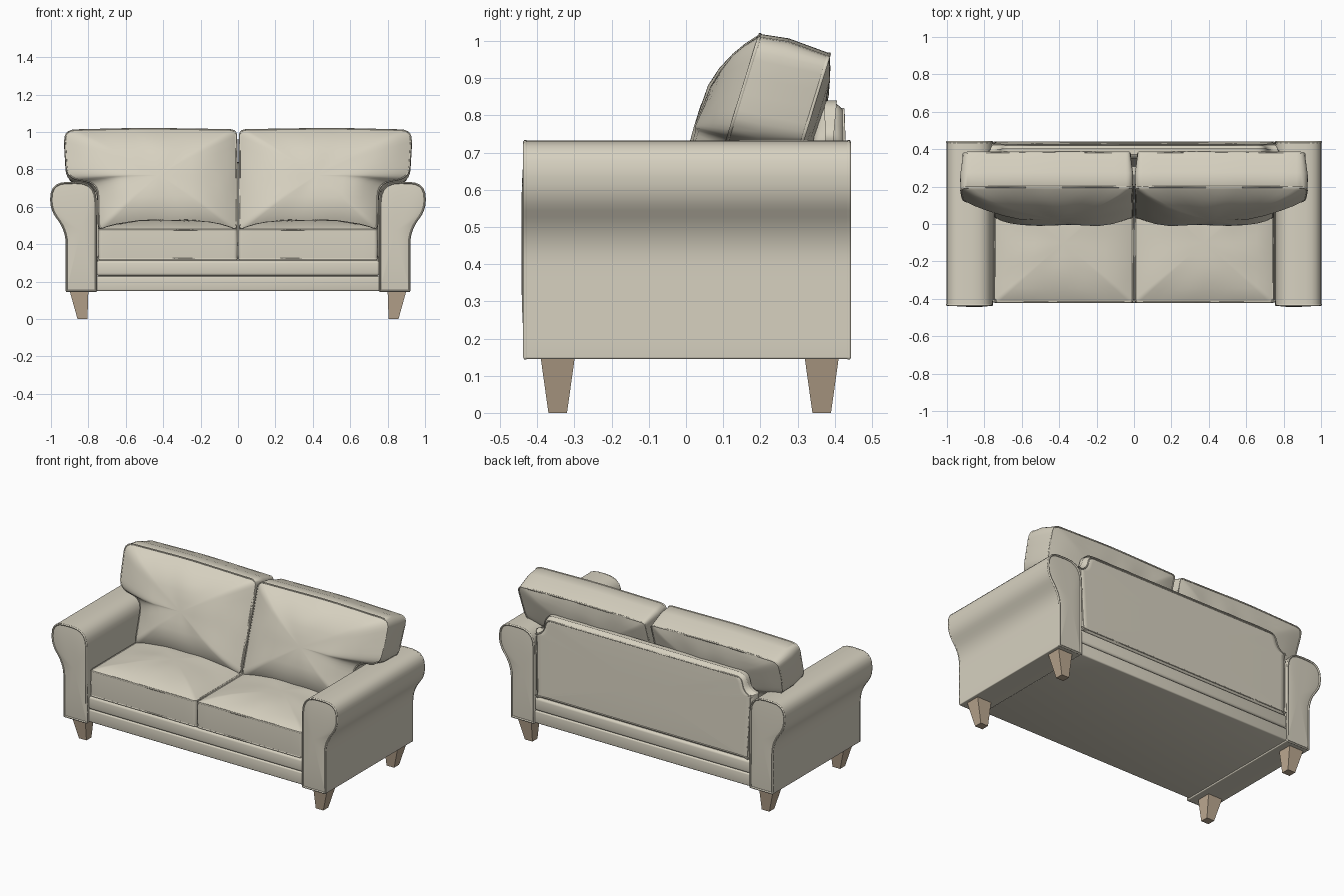
import bpy, bmesh, math
from mathutils import Vector, noise

if "Cube" in bpy.data.objects:
    bpy.data.objects.remove(bpy.data.objects["Cube"])


def material(name, rgb):
    m = bpy.data.materials.new(name)
    m.diffuse_color = (*rgb, 1)
    m.use_nodes = True
    m.node_tree.nodes["Principled BSDF"].inputs["Base Color"].default_value = m.diffuse_color
    return m


FABRIC = material("fabric", (0.68, 0.64, 0.53))
WOOD = material("wood", (0.50, 0.39, 0.28))


def finish(ob, mat, angle=40):
    ob.data.materials.append(mat)
    bpy.ops.object.select_all(action='DESELECT')
    ob.select_set(True)
    bpy.context.view_layer.objects.active = ob
    bpy.ops.object.shade_smooth_by_angle(angle=math.radians(angle))
    return ob


def from_bmesh(name, bm, mat, angle=40):
    bmesh.ops.recalc_face_normals(bm, faces=bm.faces)
    me = bpy.data.meshes.new(name)
    bm.to_mesh(me)
    bm.free()
    ob = bpy.data.objects.new(name, me)
    bpy.context.collection.objects.link(ob)
    return finish(ob, mat, angle)


def rounded(corners, step=0.06):
    """Counter-clockwise outline from (a, b, radius) corners, rounded and resampled."""
    pts, n = [], len(corners)
    for i, (a, b, r) in enumerate(corners):
        p = Vector((a, b))
        u = (Vector(corners[i - 1][:2]) - p).normalized() * r
        v = (Vector(corners[(i + 1) % n][:2]) - p).normalized() * r
        for k in range(6):
            t = k / 5
            pts.append(p + u * (1 - t) ** 2 + v * t ** 2)
    out = []
    for i, p in enumerate(pts):
        q = pts[(i + 1) % len(pts)]
        d = (q - p).length
        if d > 1e-4:
            m = math.ceil(d / step)
            out += [p.lerp(q, k / m) for k in range(m)]
    return out


def inset(outline, d):
    n = len(outline)
    res = []
    for i, p in enumerate(outline):
        t = (outline[(i + 1) % n] - outline[i - 1]).normalized()
        res.append(p + Vector((-t.y, t.x)) * d)
    return res


def padded(name, outline, center, d0, d1, bulge0, bulge1, warp, wall=((0, 0), (0, 1)),
           wrinkle=0.0):
    """Upholstered block: side wall rings (inset, depth fraction) closed by two domed caps."""
    bm = bmesh.new()
    c = Vector(center)
    caps = (0.96, 0.88, 0.76, 0.6, 0.42, 0.22)

    def dome(ring, d, bulge, sign):
        res = []
        for t in caps:
            lift = bulge * (1 - t ** 3)
            row = []
            for p in ring:
                q = c + (p - c) * t
                w = wrinkle * (1 - t ** 4) * noise.noise(Vector((q.x * 7, q.y * 7, d * 5)))
                row.append((q.x, q.y, d + sign * (lift + w)))
            res.append(row)
        return res

    rows = [[(p.x, p.y, d0 + (d1 - d0) * f) for p in inset(outline, i)] for i, f in wall]
    low = dome(inset(outline, wall[0][0]), d0, bulge0, -1)
    high = dome(inset(outline, wall[-1][0]), d1, bulge1, 1)
    rows = low[::-1] + rows + high
    rings = [[bm.verts.new(warp(*p)) for p in row] for row in rows]
    n = len(outline)
    for r0, r1 in zip(rings, rings[1:]):
        for i in range(n):
            j = (i + 1) % n
            bm.faces.new((r0[i], r0[j], r1[j], r1[i]))
    for ring, d in ((rings[0], d0 - bulge0), (rings[-1], d1 + bulge1)):
        v = bm.verts.new(warp(c.x, c.y, d))
        for i in range(n):
            bm.faces.new((ring[i], ring[(i + 1) % n], v))
    return from_bmesh(name, bm, FABRIC, 50)


def piping(name, outline, d, warp, radius=0.005):
    cu = bpy.data.curves.new(name, 'CURVE')
    cu.dimensions = '3D'
    cu.bevel_depth = radius
    cu.bevel_resolution = 1
    sp = cu.splines.new('POLY')
    sp.points.add(len(outline) - 1)
    for pt, p in zip(sp.points, outline):
        pt.co = (*warp(p.x, p.y, d), 1)
    sp.use_cyclic_u = True
    ob = bpy.data.objects.new(name, cu)
    bpy.context.collection.objects.link(ob)
    bpy.ops.object.select_all(action='DESELECT')
    ob.select_set(True)
    bpy.context.view_layer.objects.active = ob
    bpy.ops.object.convert(target='MESH')
    finish(bpy.context.view_layer.objects.active, FABRIC, 60)


def box(name, lo, hi, mat, bevel=0.0, taper=None):
    bm = bmesh.new()
    bmesh.ops.create_cube(bm, size=1)
    for v in bm.verts:
        x0, y0, x1, y1 = (lo[0], lo[1], hi[0], hi[1])
        if taper and v.co.z < 0:
            x0, y0, x1, y1 = taper
        v.co = (x1 if v.co.x > 0 else x0, y1 if v.co.y > 0 else y0,
                hi[2] if v.co.z > 0 else lo[2])
    if bevel:
        bmesh.ops.bevel(bm, geom=bm.edges[:], offset=bevel, segments=3, profile=0.5,
                        affect='EDGES')
    return from_bmesh(name, bm, mat)


# Outlines
arm = rounded([(0.755, 0.145, 0.006), (0.92, 0.145, 0.006), (0.92, 0.47, 0.07),
               (1.003, 0.585, 0.05), (1.003, 0.73, 0.085), (0.757, 0.735, 0.11)])
seat = rounded([(0.004, -0.42, 0.02), (0.745, -0.42, 0.02), (0.745, 0.22, 0.02),
                (0.004, 0.22, 0.02)])
cushion = rounded([(0.006, 0.48, 0.03), (0.745, 0.48, 0.03), (0.75, 0.725, 0.07),
                   (0.915, 0.755, 0.06), (0.93, 1.01, 0.06), (0.5, 1.02, 0.1),
                   (0.008, 1.012, 0.035)])
back = rounded([(-0.76, 0.305, 0.01), (0.76, 0.305, 0.01), (0.775, 0.73, 0.01),
                (0.725, 0.745, 0.03), (0.70, 0.84, 0.05), (-0.70, 0.84, 0.05),
                (-0.725, 0.745, 0.03), (-0.775, 0.73, 0.01)])

for s, side in ((-1, "left"), (1, "right")):
    # Rolled arms with piped front and rear panels
    def arm_warp(a, b, d):
        return (s * a, d, b)
    padded(side + "_arm", arm, (0.84, 0.47), -0.432, 0.436, 0.011, 0.006, arm_warp)
    for d, end in ((-0.432, "front"), (0.438, "rear")):
        piping(f"{side}_arm_{end}_piping", inset(arm, 0.004), d, arm_warp, 0.006)

    # Seat cushions
    def seat_warp(a, b, d):
        return (s * a, b, d)
    padded(side + "_seat_cushion", seat, (0.375, -0.1), 0.322, 0.478, 0.0, 0.052, seat_warp,
           ((0, 0), (-0.003, 0.5), (0, 1)), 0.008)
    for d, end in ((0.322, "lower"), (0.478, "upper")):
        piping(f"{side}_seat_{end}_piping", inset(seat, 0.002), d, seat_warp)

    # Leaning back cushions, notched over the arms
    def cushion_warp(a, b, d):
        return (s * a, d + 0.31 * (b - 0.73), b - 0.21 * (d - 0.11))
    padded(side + "_back_cushion", cushion, (0.42, 0.75), 0.11, 0.30, 0.095, 0.035,
           cushion_warp, ((0, 0), (-0.004, 0.4), (0.012, 1)), 0.012)
    piping(side + "_back_cushion_front_piping", inset(cushion, 0.002), 0.11, cushion_warp)
    piping(side + "_back_cushion_rear_piping", inset(cushion, 0.014), 0.30, cushion_warp)

    # Tapered legs
    for y, end in ((-0.345, "front"), (0.365, "rear")):
        xs, xt = sorted((s * 0.80, s * 0.90)), sorted((s * 0.805, s * 0.858))
        box(f"{side}_{end}_leg", (xs[0], y - 0.046, 0), (xs[1], y + 0.046, 0.15), WOOD,
            taper=(xt[0], y - 0.025, xt[1], y + 0.025))


# Back frame with rounded top edge
def back_warp(a, b, d):
    return (a, d - 0.03 * (b - 0.31) + (0.12 * (b - 0.31) if d < 0.38 else 0), b)


padded("back_frame", back, (0, 0.56), 0.305, 0.438, 0.0, 0.003, back_warp,
       ((0.03, 0), (0.012, 0.12), (0.0, 0.4), (0.0, 0.62), (0.008, 0.86), (0.024, 1)))
piping("back_frame_piping", inset(back, 0.024), 0.438, back_warp, 0.004)

# Base rails in two bands, plus recessed core
box("base_lower_band", (-0.757, -0.42, 0.15), (0.757, 0.438, 0.229), FABRIC, 0.008)
box("base_upper_band", (-0.757, -0.422, 0.231), (0.757, 0.44, 0.312), FABRIC, 0.014)
box("base_core", (-0.75, -0.405, 0.16), (0.75, 0.42, 0.325), FABRIC)
